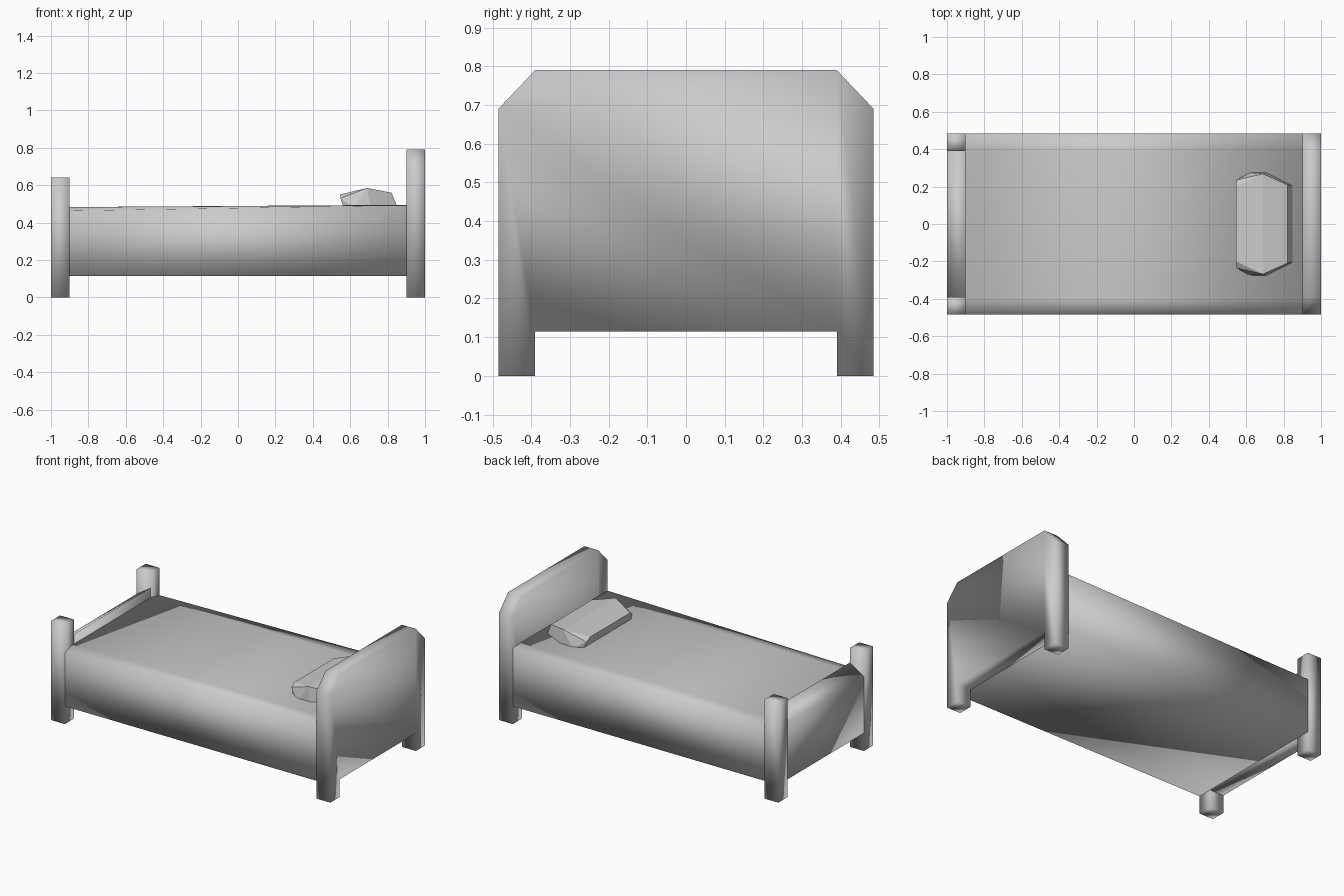
import bpy, bmesh

if "Cube" in bpy.data.objects:
    bpy.data.objects.remove(bpy.data.objects["Cube"])


def loft(name, ring_a, ring_b, smooth=True):
    """Closed solid between two matching rings of 3D points."""
    bm = bmesh.new()
    a = [bm.verts.new(p) for p in ring_a]
    b = [bm.verts.new(p) for p in ring_b]
    n = len(a)
    bm.faces.new(a)
    bm.faces.new(b)
    for i in range(n):
        j = (i + 1) % n
        bm.faces.new((a[i], a[j], b[j], b[i]))
    return finish(name, bm, smooth)


def finish(name, bm, smooth):
    bmesh.ops.recalc_face_normals(bm, faces=bm.faces[:])
    for f in bm.faces:
        f.smooth = smooth
    me = bpy.data.meshes.new(name)
    bm.to_mesh(me)
    bm.free()
    ob = bpy.data.objects.new(name, me)
    bpy.context.collection.objects.link(ob)
    return ob


W, IN, BASE = 0.485, 0.39, 0.115   # half width, inner side of legs, underside


def mirrored(half):
    """Complete a half outline of (y, z) points across y = 0."""
    return half + [(-y, z) for y, z in reversed(half)]


# Headboard with clipped corners and two legs
head = mirrored([(IN, BASE), (IN, 0), (W, 0), (W, 0.69), (IN, 0.79)])
loft("headboard", [(0.9, y, z) for y, z in head], [(1.0, y, z) for y, z in head])


# Bed body: top edges slope outward slightly, rising toward the head
def section(x, edge, top):
    return [(x, y, z) for y, z in mirrored([(W, BASE), (W, edge), (0.4, top)])]


loft("mattress_body", section(-0.9, 0.463, 0.483), section(0.9, 0.492, 0.495))

# Foot posts
for side, s in (("front", -1), ("back", 1)):
    post = [(-1, s * IN), (-0.9, s * IN), (-0.9, s * W), (-1, s * W)]
    loft(side + "_foot_post", [(x, y, 0) for x, y in post],
         [(x, y, 0.64) for x, y in post])

# Footboard with a top that slopes down to the outside
foot = [(-1, BASE), (-0.9, BASE), (-0.9, 0.545), (-1, 0.48)]
loft("footboard", [(x, -IN, z) for x, z in foot], [(x, IN, z) for x, z in foot])

# Faceted pillow
bm = bmesh.new()
for x, y, z in ((0.545, 0.2, 0.55), (0.69, 0.268, 0.585), (0.82, 0.21, 0.56),
                (0.548, 0.235, 0.53), (0.565, 0.24, 0.48), (0.62, 0.275, 0.48),
                (0.71, 0.275, 0.48), (0.855, 0.203, 0.48)):
    for s in (-1, 1):
        bm.verts.new((x, s * y, z))
hull = bmesh.ops.convex_hull(bm, input=bm.verts[:])
loose = [v for v in bm.verts if not v.link_faces]
bmesh.ops.delete(bm, geom=loose, context='VERTS')
bmesh.ops.dissolve_limit(bm, angle_limit=0.02, verts=bm.verts[:], edges=bm.edges[:])
finish("pillow", bm, False)
